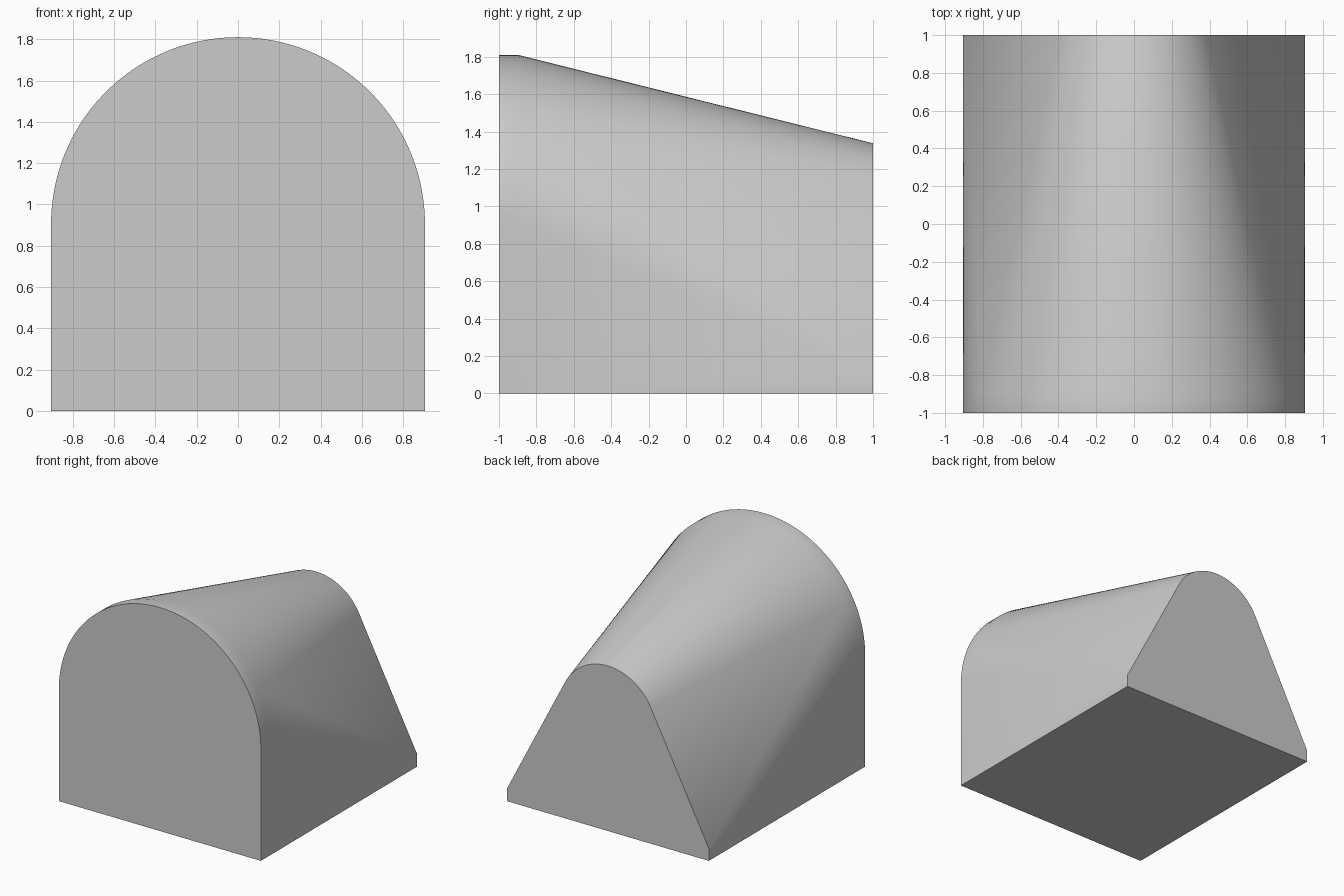
import bpy
import bmesh
from math import sin, cos, pi, atan2, asin, hypot

cube = bpy.data.objects.get("Cube")
if cube:
    bpy.data.objects.remove(cube, do_unlink=True)

HALF = 0.905          # half width, front arch radius and arch centre height
REAR_RADIUS = 0.432   # rounded ridge at the rear
REAR_WALL = 0.1       # height of the side wall at the rear
STATIONS = (-1.0, -0.9, 1.0)

# Angle at which the rear side slope meets the ridge tangentially
drop = HALF - REAR_WALL
tangent = pi / 2 - atan2(drop, HALF) - asin(REAR_RADIUS / hypot(HALF, drop))


def spread(a, b, steps):
    return [a + (b - a) * i / steps for i in range(steps + 1)]


# Three runs of angles: side fan, ridge, side fan
runs = [
    (spread(0, tangent, 10), 1),
    (spread(tangent, pi - tangent, 44), 0),
    (spread(pi - tangent, pi, 10), -1),
]


def section(rear):
    points = [(HALF, 0)]
    for angles, side in runs:
        for t in angles:
            if rear and side:
                points.append((side * HALF, REAR_WALL))
            else:
                r = REAR_RADIUS if rear else HALF
                points.append((r * cos(t), HALF + r * sin(t)))
    return points + [(-HALF, 0)]


# Tapered arch body, lofted through the stations
bm = bmesh.new()
rings = [[bm.verts.new((x, y, z)) for x, z in section(y > 0)] for y in STATIONS]
for a, b in zip(rings, rings[1:]):
    for i in range(len(a)):
        j = (i + 1) % len(a)
        bm.faces.new((a[i], a[j], b[j], b[i]))
bm.faces.new(rings[0])
bm.faces.new(rings[-1])
bmesh.ops.remove_doubles(bm, verts=bm.verts[:], dist=0.0005)
bmesh.ops.recalc_face_normals(bm, faces=bm.faces[:])
mesh = bpy.data.meshes.new("tapered_arch")
bm.to_mesh(mesh)
bm.free()
body = bpy.data.objects.new("tapered_arch", mesh)
bpy.context.collection.objects.link(body)

# Plain grey material
grey = bpy.data.materials.new("plain_grey")
grey.use_nodes = True
colour = (0.6, 0.6, 0.6, 1)
grey.diffuse_color = colour
grey.node_tree.nodes["Principled BSDF"].inputs["Base Color"].default_value = colour
mesh.materials.append(grey)

# Smooth sides with crisp ends
bpy.ops.object.select_all(action="DESELECT")
body.select_set(True)
bpy.context.view_layer.objects.active = body
bpy.ops.object.shade_smooth_by_angle(angle=pi / 6)
